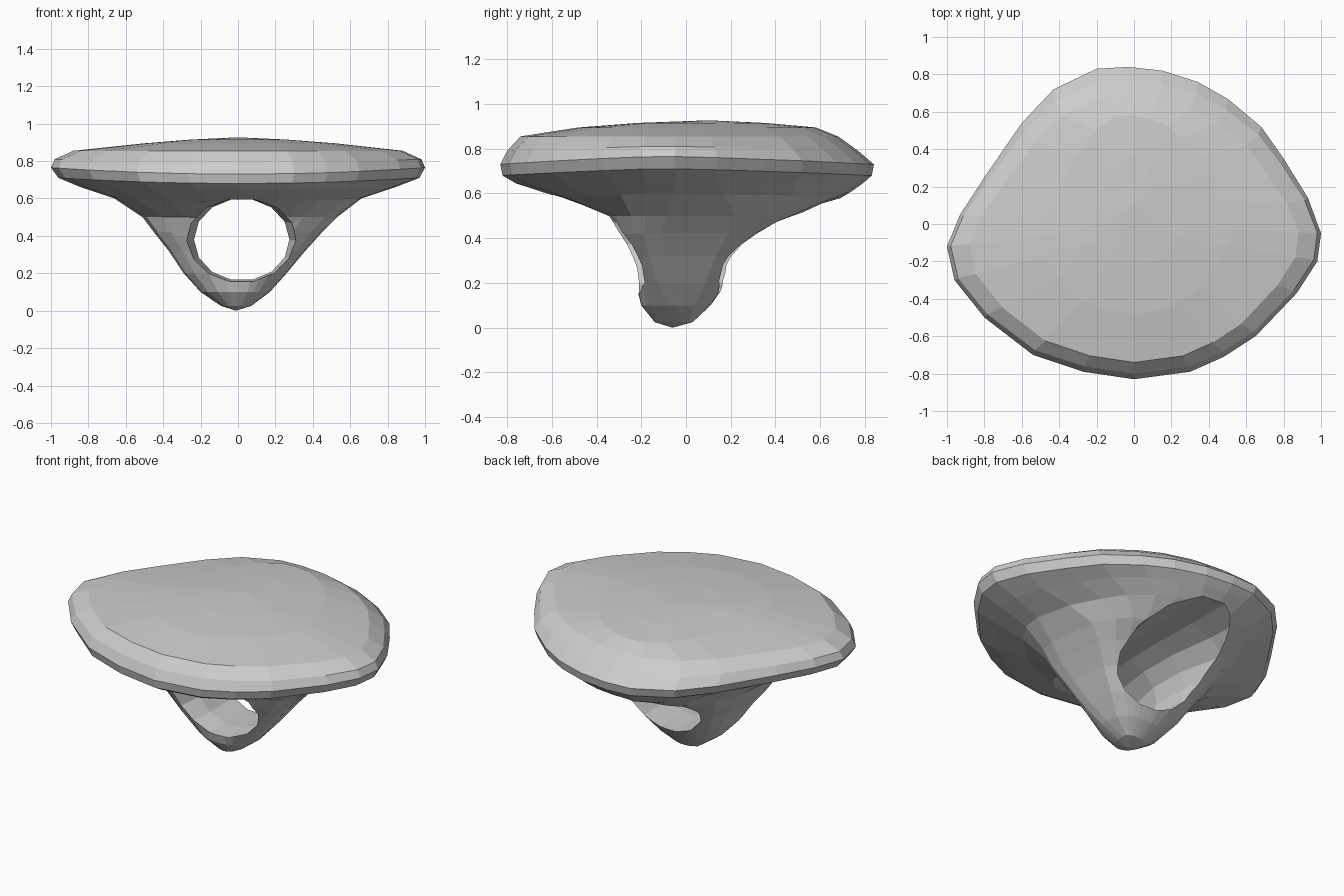
import bpy, bmesh, math

if "Cube" in bpy.data.objects:
    bpy.data.objects.remove(bpy.data.objects["Cube"])

# Rounded outline of the cap, seen from above
OUTLINE = [(0, -.83), (.3, -.79), (.48, -.71), (.65, -.6), (.87, -.37), (.98, -.2), (1, -.05),
           (.93, .14), (.8, .35), (.68, .52), (.5, .67), (.34, .76), (.15, .82), (-.03, .84),
           (-.2, .83), (-.43, .72), (-.6, .54), (-.8, .25), (-.93, .05), (-1, -.12),
           (-.96, -.3), (-.8, -.5), (-.54, -.7), (-.27, -.79)]

# z, left, right, front, back extents, lift of the sides, roundness (low = boxy)
RINGS = [(.025, .09, .07, .14, .03, 0, .7), (.10, .20, .17, .20, .11, 0, .6),
         (.20, .29, .26, .225, .18, 0, .4), (.32, .37, .36, .27, .25, 0, .35),
         (.42, .45, .45, .32, .37, 0, .37), (.50, .51, .53, .365, .54, 0, .5),
         (.58, .66, .66, .56, .70, .02, .8), (.645, .84, .84, .76, .79, .015, 1),
         (.68, .96, .97, .82, .83, .03, 1), (.73, 1, 1, .83, .84, .035, 1),
         (.79, .98, .98, .80, .77, .02, 1), (.855, .88, .88, .74, .68, 0, 1),
         (.895, .50, .52, .48, .58, 0, 1), (.915, .25, .26, .22, .36, 0, 1)]


def loft(name, rings, start, end):
    """Skin closed rings of points, closing each end on one point."""
    bm = bmesh.new()
    loops = [[bm.verts.new(p) for p in ring] for ring in rings]
    n = len(loops[0])
    for a, b in zip(loops, loops[1:]):
        for i in range(n):
            j = (i + 1) % n
            bm.faces.new((a[i], a[j], b[j], b[i]))
    for loop, tip in ((loops[0], start), (loops[-1], end)):
        v = bm.verts.new(tip)
        for i in range(n):
            bm.faces.new((loop[i], loop[(i + 1) % n], v))
    bmesh.ops.recalc_face_normals(bm, faces=bm.faces)
    mesh = bpy.data.meshes.new(name)
    bm.to_mesh(mesh)
    bm.free()
    obj = bpy.data.objects.new(name, mesh)
    bpy.context.collection.objects.link(obj)
    return obj


def body_ring(z, left, right, front, back, lift, power):
    return [(x * (right if x > 0 else left),
             back * (y / .84) ** power if y > 0 else -front * (-y / .83) ** power,
             z + lift * x * x) for x, y in OUTLINE]


def hole_ring(y, half_width, low, high, n=14):
    mid, half = (low + high) / 2, (high - low) / 2
    return [(.02 + half_width * math.cos(2 * math.pi * i / n), y,
             mid + half * math.sin(2 * math.pi * i / n)) for i in range(n)]


# Mushroom-like body: cap flowing into a tapered stem
body = loft("cap_and_stem", [body_ring(*r) for r in RINGS],
            (-.01, -.06, 0), (0, .1, .927))

# Finger hole through the stem, flared at both mouths
hole = loft("hole_cutter",
            [hole_ring(-.6, .32, .13, .60), hole_ring(-.27, .295, .145, .60),
             hole_ring(-.08, .255, .16, .60), hole_ring(.15, .265, .155, .605),
             hole_ring(.45, .33, .12, .61), hole_ring(.75, .35, .10, .61)],
            (.02, -.62, .36), (.02, .77, .36))
hole.hide_render = True
hole.hide_viewport = True

cut = body.modifiers.new("hole", 'BOOLEAN')
cut.operation = 'DIFFERENCE'
cut.solver = 'EXACT'
cut.object = hole

# Irregular flat facets
facets = body.modifiers.new("facets", 'DECIMATE')
facets.ratio = .85
